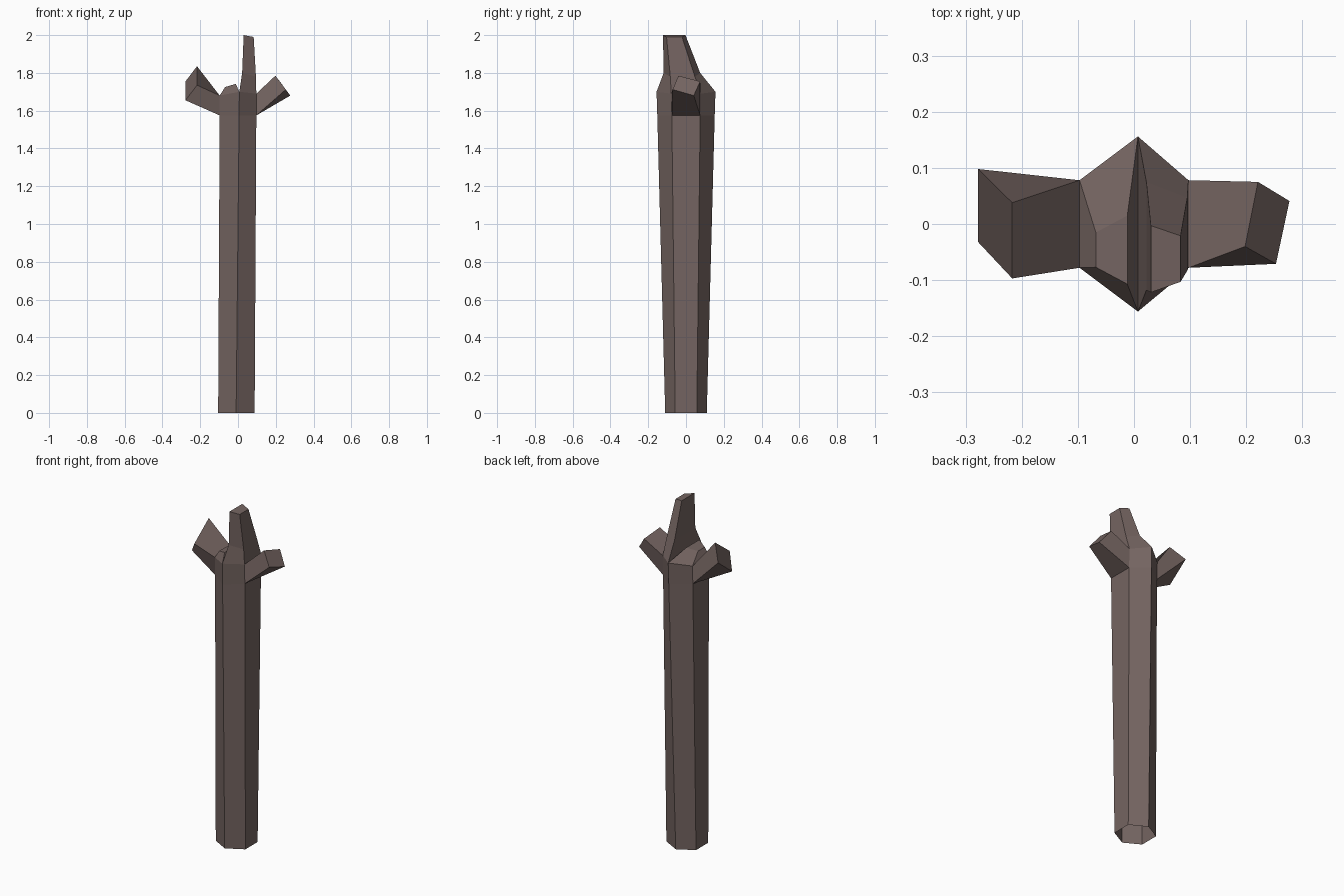
import bpy

if "Cube" in bpy.data.objects:
    bpy.data.objects.remove(bpy.data.objects["Cube"])

bark = bpy.data.materials.new("grey brown bark")
bark.diffuse_color = (0.175, 0.128, 0.119, 1)
bark.use_nodes = True
bark.node_tree.nodes["Principled BSDF"].inputs["Base Color"].default_value = bark.diffuse_color


def loft(name, rings, cap=True, skip=()):
    """Join rings (counter-clockwise seen from the tip) with flat faces."""
    n = len(rings[0])
    verts = [v for ring in rings for v in ring]
    faces = []
    for r in range(len(rings) - 1):
        for i in range(n):
            if (r, i) in skip:
                continue
            j = (i + 1) % n
            faces.append((r * n + i, r * n + j, (r + 1) * n + j, (r + 1) * n + i))
    if cap:
        faces.append(tuple(range((len(rings) - 1) * n, len(rings) * n)))
    mesh = bpy.data.meshes.new(name)
    mesh.from_pydata(verts, [], faces)
    mesh.materials.append(bark)
    obj = bpy.data.objects.new(name, mesh)
    bpy.context.collection.objects.link(obj)


def hexagon(cx, left, right, tip, side, z_tip, z_left, z_right):
    return [(cx, -tip, z_tip), (right, -side, z_right), (right, side, z_right),
            (cx, tip, z_tip), (left, side, z_left), (left, -side, z_left)]


# Six-sided trunk, open below, flaring upward; side panels left open for branches
bottom = hexagon(-0.01, -0.105, 0.088, 0.11, 0.057, 0, 0, 0)
mid = hexagon(0.006, -0.097, 0.097, 0.152, 0.075, 1.575, 1.575, 1.575)
top = hexagon(0.007, -0.097, 0.097, 0.156, 0.078, 1.70, 1.68, 1.69)
loft("trunk", [bottom, mid, top], cap=False, skip={(1, 1), (1, 4)})

# Cut side branches growing out of the open panels
loft("left_branch", [
    [top[5], top[4], mid[4], mid[5]],
    [(-0.217, -0.097, 1.735), (-0.217, 0.038, 1.835),
     (-0.278, 0.098, 1.755), (-0.278, -0.032, 1.655)]])
loft("right_branch", [
    [top[2], top[1], mid[1], mid[2]],
    [(0.221, 0.075, 1.755), (0.198, -0.04, 1.785),
     (0.253, -0.071, 1.712), (0.277, 0.041, 1.68)]])

# Short broken stub on the left half of the top
loft("short_stub", [
    [top[0], top[3], top[4], top[5]],
    [(-0.012, -0.107, 1.742), (-0.012, 0.015, 1.742),
     (-0.068, -0.015, 1.725), (-0.068, -0.077, 1.725)]])

# Tall prong on the right half of the top
loft("tall_prong", [
    [top[0], top[1], top[2], top[3]],
    [(0.022, -0.118, 1.80), (0.095, -0.083, 1.78),
     (0.095, 0.047, 1.78), (0.022, 0.075, 1.80)],
    [(0.03, -0.122, 2.0), (0.083, -0.103, 1.99),
     (0.083, -0.021, 1.99), (0.03, -0.003, 2.0)]])
